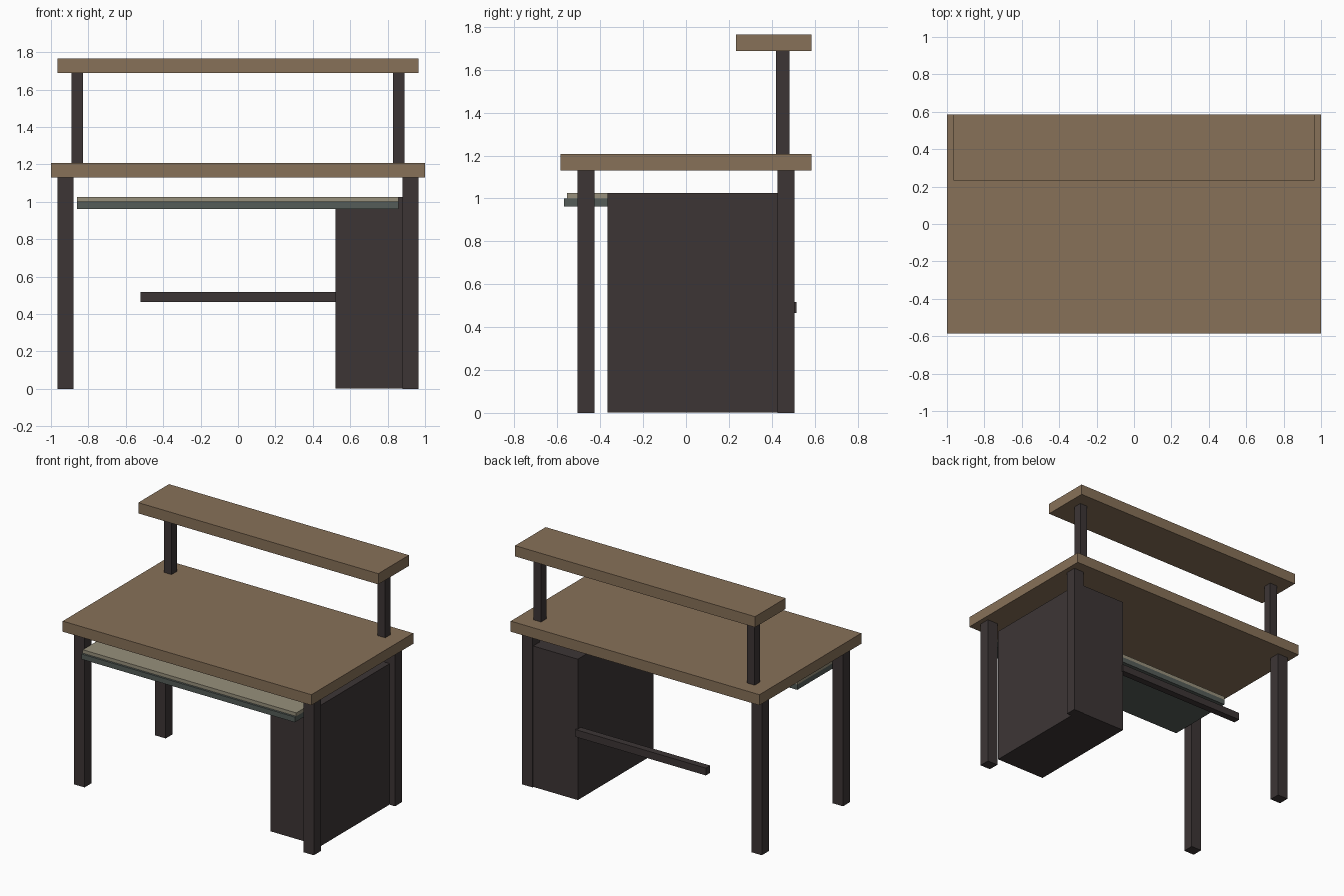
import bpy

if "Cube" in bpy.data.objects:
    bpy.data.objects.remove(bpy.data.objects["Cube"])


def material(name, rgb):
    m = bpy.data.materials.new(name)
    m.diffuse_color = (*rgb, 1)
    m.use_nodes = True
    m.node_tree.nodes["Principled BSDF"].inputs["Base Color"].default_value = m.diffuse_color
    return m


WOOD = material("brown wood", (0.245, 0.165, 0.098))
DARK = material("dark frame", (0.046, 0.036, 0.036))
BEIGE = material("beige tray board", (0.31, 0.28, 0.20))
GREY = material("grey green tray base", (0.09, 0.108, 0.098))


def box(name, mat, x, y, z):
    """Box spanning the given (min, max) range on each axis."""
    bpy.ops.mesh.primitive_cube_add(
        size=1, location=[(a + b) / 2 for a, b in (x, y, z)])
    ob = bpy.context.object
    ob.name = name
    ob.scale = [b - a for a, b in (x, y, z)]
    bpy.ops.object.transform_apply(location=False, rotation=False, scale=True)
    ob.data.materials.append(mat)
    return ob


def span(centre, width):
    return (centre - width / 2, centre + width / 2)


# Desktop and raised rear shelf
box("desktop", WOOD, (-1, 1), (-0.585, 0.585), (1.13, 1.207))
box("upper_shelf", WOOD, (-0.965, 0.965), (0.233, 0.585), (1.687, 1.765))

# Legs at the four corners and posts carrying the shelf
for sx, side in ((-1, "left"), (1, "right")):
    for sy, end in ((-1, "front"), (1, "back")):
        box(f"{end}_{side}_leg", DARK,
            span(sx * 0.922, 0.085), span(sy * 0.466, 0.08), (0, 1.13))
    box(f"{side}_shelf_post", DARK,
        span(sx * 0.859, 0.062), span(0.451, 0.062), (1.207, 1.687))

# Cabinet between the right legs, and the rear cross bar
box("cabinet", DARK, (0.52, 0.922), (-0.367, 0.5), (0.002, 1.026))
box("cross_bar", DARK, (-0.52, 0.53), (0.465, 0.515), (0.465, 0.518))

# Sliding keyboard tray: base with a thin board on top
box("tray_base", GREY, (-0.86, 0.857), (-0.57, -0.05), (0.962, 1.0))
box("tray_board", BEIGE, (-0.86, 0.857), (-0.555, -0.05), (1.0, 1.025))
